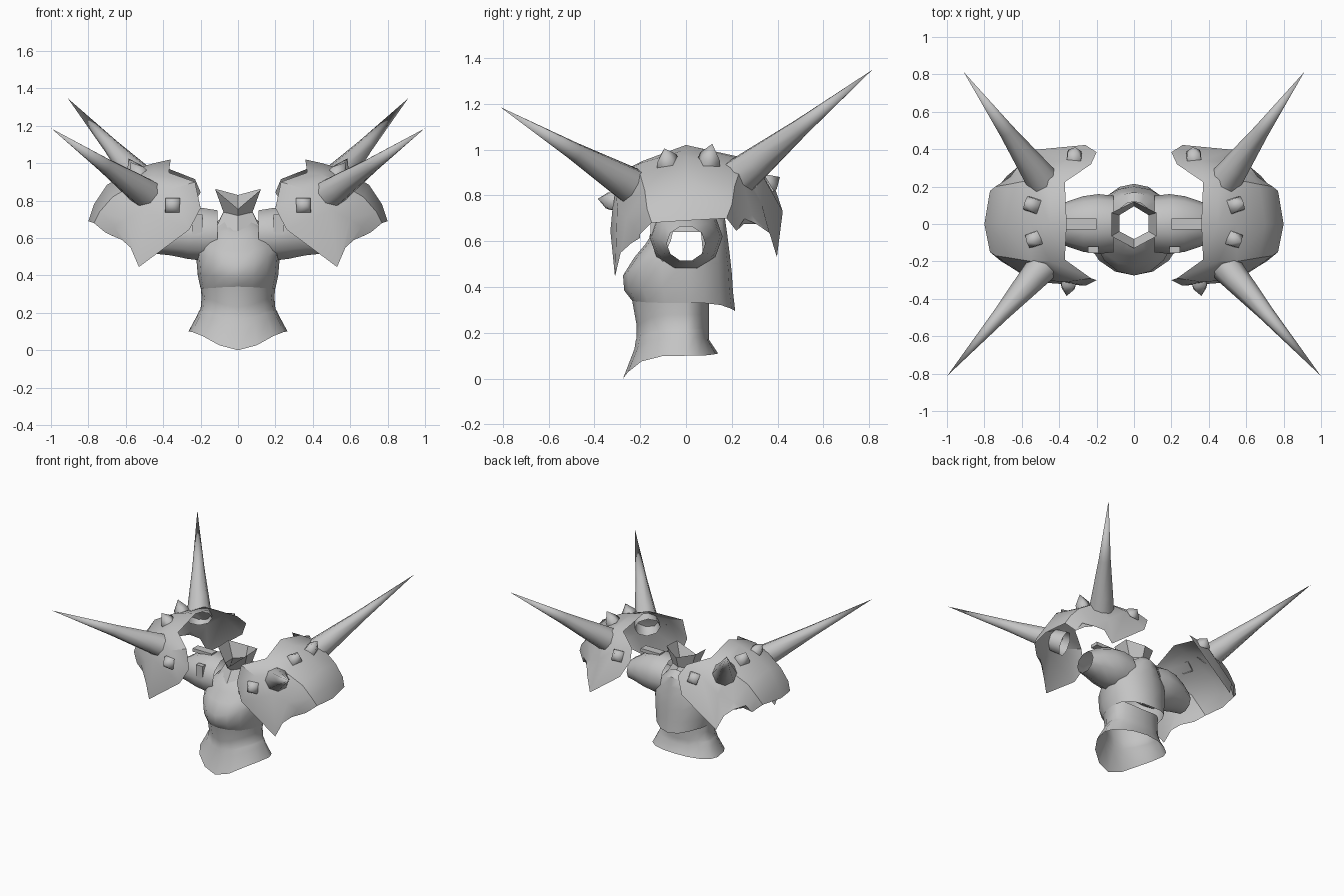
import bpy, math
from mathutils import Vector

cube = bpy.data.objects.get("Cube")
if cube:
    bpy.data.objects.remove(cube)

steel = bpy.data.materials.new("grey_steel")
steel.use_nodes = True
steel.diffuse_color = (0.55, 0.55, 0.55, 1)
steel.node_tree.nodes["Principled BSDF"].inputs["Base Color"].default_value = (0.55, 0.55, 0.55, 1)


def make(name, verts, faces, angle=40):
    mesh = bpy.data.meshes.new(name)
    mesh.from_pydata([tuple(v) for v in verts], [], faces)
    mesh.materials.append(steel)
    obj = bpy.data.objects.new(name, mesh)
    bpy.context.collection.objects.link(obj)
    bpy.ops.object.select_all(action='DESELECT')
    obj.select_set(True)
    bpy.context.view_layer.objects.active = obj
    bpy.ops.object.mode_set(mode='EDIT')
    bpy.ops.mesh.select_all(action='SELECT')
    bpy.ops.mesh.normals_make_consistent(inside=False)
    bpy.ops.object.mode_set(mode='OBJECT')
    bpy.ops.object.shade_smooth_by_angle(angle=math.radians(angle))
    return obj


def loft(name, rings, closed=True, keep=None, angle=40):
    """Skin rows of points; keep(centre) may leave faces out."""
    n = len(rings[0])
    verts = [Vector(p) for r in rings for p in r]
    faces = []
    for i in range(len(rings) - 1):
        for j in range(n if closed else n - 1):
            k = (j + 1) % n
            f = (i * n + j, i * n + k, (i + 1) * n + k, (i + 1) * n + j)
            if keep is None or keep(sum((verts[v] for v in f), Vector()) / 4):
                faces.append(f)
    return make(name, verts, faces, angle)


def body_ring(width, front, back, side_z, front_z, back_z, n=16):
    """Oval ring whose height dips or rises at the front and back."""
    pts = []
    for i in range(n):
        a = 2 * math.pi * i / n - math.pi / 2
        s = math.sin(a)
        depth, end_z = (back, back_z) if s > 0 else (-front, front_z)
        pts.append((width * math.cos(a), depth * s, side_z + (end_z - side_z) * s ** 4))
    return pts


# Flared waist with pointed bands
loft("waist_skirt", [body_ring(*r) for r in (
    (.265, -.275, .14, .10, .0, .11),
    (.222, -.225, .10, .18, .13, .17),
    (.208, -.22, .10, .21, .165, .21),
    (.20, -.215, .10, .22, .18, .22),
    (.195, -.215, .10, .28, .23, .27),
    (.20, -.235, .10, .36, .34, .33))], angle=35)

# Breastplate, open at the arms and neck
loft("breastplate", [body_ring(*r) for r in (
    (.20, -.235, .215, .33, .34, .295),
    (.215, -.27, .205, .40, .385, .38),
    (.225, -.275, .20, .515, .45, .46),
    (.22, -.225, .19, .56, .53, .55),
    (.20, -.175, .18, .60, .59, .63),
    (.16, -.15, .17, .64, .63, .70),
    (.10, -.10, .12, .70, .65, .74))],
    keep=lambda c: not (abs(c.y) < .08 and abs(c.x) > .08 and .52 < c.z < .64))

# Flaring six-sided collar
loft("collar", [body_ring(*r, n=6) for r in (
    (.14, -.15, .15, .65, .61, .68),
    (.09, -.08, .095, .74, .72, .75),
    (.14, -.13, .12, .865, .755, .83))], angle=20)


# Front half of a shoulder pad: rows from ridge to hem, inner to outer
PAD = (
    ((.36, 0, 1.02), (.45, 0, 1.0), (.55, 0, .97), (.70, 0, .885), (.77, 0, .78), (.80, 0, .69)),
    ((.37, .19, .95), (.45, .2, .94), (.55, .2, .89), (.67, .18, .82), (.74, .17, .74), (.77, .15, .68)),
    ((.23, .29, .90), (.36, .31, .86), (.50, .30, .75), (.60, .26, .70), (.66, .23, .66), (.71, .2, .63)),
    ((.20, .30, .76), (.26, .33, .645), (.53, .31, .445), (.575, .285, .55), (.62, .24, .59), (.68, .2, .615)))
# Depth factor and lift of the back rows, which reach further out
BACK = ((1.18, .02), (1.1, .015), (1.28, .085))


def spike(name, base, tip, profile, sides, turn=0):
    """Pointed cone along base-tip; profile gives (distance, radius)."""
    base, tip = Vector(base), Vector(tip)
    rot = (tip - base).to_track_quat('Z', 'Y')
    verts = [base.lerp(tip, t) + rot @ Vector((r * math.cos(a), r * math.sin(a), 0))
             for t, r in profile
             for a in (2 * math.pi * (k + turn) / sides for k in range(sides))]
    faces = []
    for i in range(len(profile) - 1):
        for j in range(sides):
            k = (j + 1) % sides
            faces.append((i * sides + j, i * sides + k, (i + 1) * sides + k, (i + 1) * sides + j))
    last = len(verts) - sides
    verts.append(tip)
    faces += [(last + j, last + (j + 1) % sides, len(verts) - 1) for j in range(sides)]
    make(name, verts, faces, 100)


def box(name, low, high):
    verts = [(x, y, z) for x in (low[0], high[0]) for y in (low[1], high[1]) for z in (low[2], high[2])]
    make(name, verts, [(0, 1, 3, 2), (4, 6, 7, 5), (0, 4, 5, 1), (2, 3, 7, 6), (0, 2, 6, 4), (1, 5, 7, 3)])


for side, s in (("left", 1), ("right", -1)):
    def flip(p):
        return (s * p[0], p[1], p[2])

    # Shoulder pad shell
    front = [[(x, -y, z) for x, y, z in row] for row in PAD]
    back = [[(x, y * grow, z + lift) for x, y, z in row] for row, (grow, lift) in zip(PAD[1:], BACK)]
    loft(side + "_shoulder_pad", [[flip(p) for p in row] for row in front[::-1] + back],
         closed=False, angle=35)

    # Long spikes, rooted just inside the pad
    horn = ((0, .09), (.16, .074), (.47, .042))
    spike(side + "_front_spike", flip((.46, -.195, .815)), flip((.997, -.81, 1.185)), horn, 8)
    spike(side + "_back_spike", flip((.48, .22, .87)), flip((.91, .812, 1.347)), horn, 8)

    # Small four-sided studs
    for name, base, tip in (
            ("front_top", (.53, -.08, .94), (.575, -.095, 1.005)),
            ("back_top", (.54, .10, .945), (.585, .115, 1.025)),
            ("front", (.35, -.32, .775), (.36, -.385, .785)),
            ("back", (.32, .36, .85), (.315, .41, .88))):
        spike(side + "_" + name + "_stud", flip(base), flip(tip), ((0, .055), (.3, .05)), 4, .5)

    # Open arm sleeve
    sleeve = []
    for x, z, r in ((.11, .615, .14), (.19, .62, .148), (.27, .62, .138), (.36, .612, .11), (.44, .59, .078)):
        sleeve.append([flip((x, 1.08 * r * math.cos(a), z + r * math.sin(a)))
                       for a in (2 * math.pi * k / 10 for k in range(10))])
    loft(side + "_arm_sleeve", sleeve, angle=45)

    # Straps over the shoulder
    for name, low, high in (("top_strap", (.20, -.03, .745), (.36, .03, .77)),
                            ("front_strap", (.19, -.155, .62), (.245, -.12, .725))):
        box(side + "_" + name, flip(low), flip(high))
